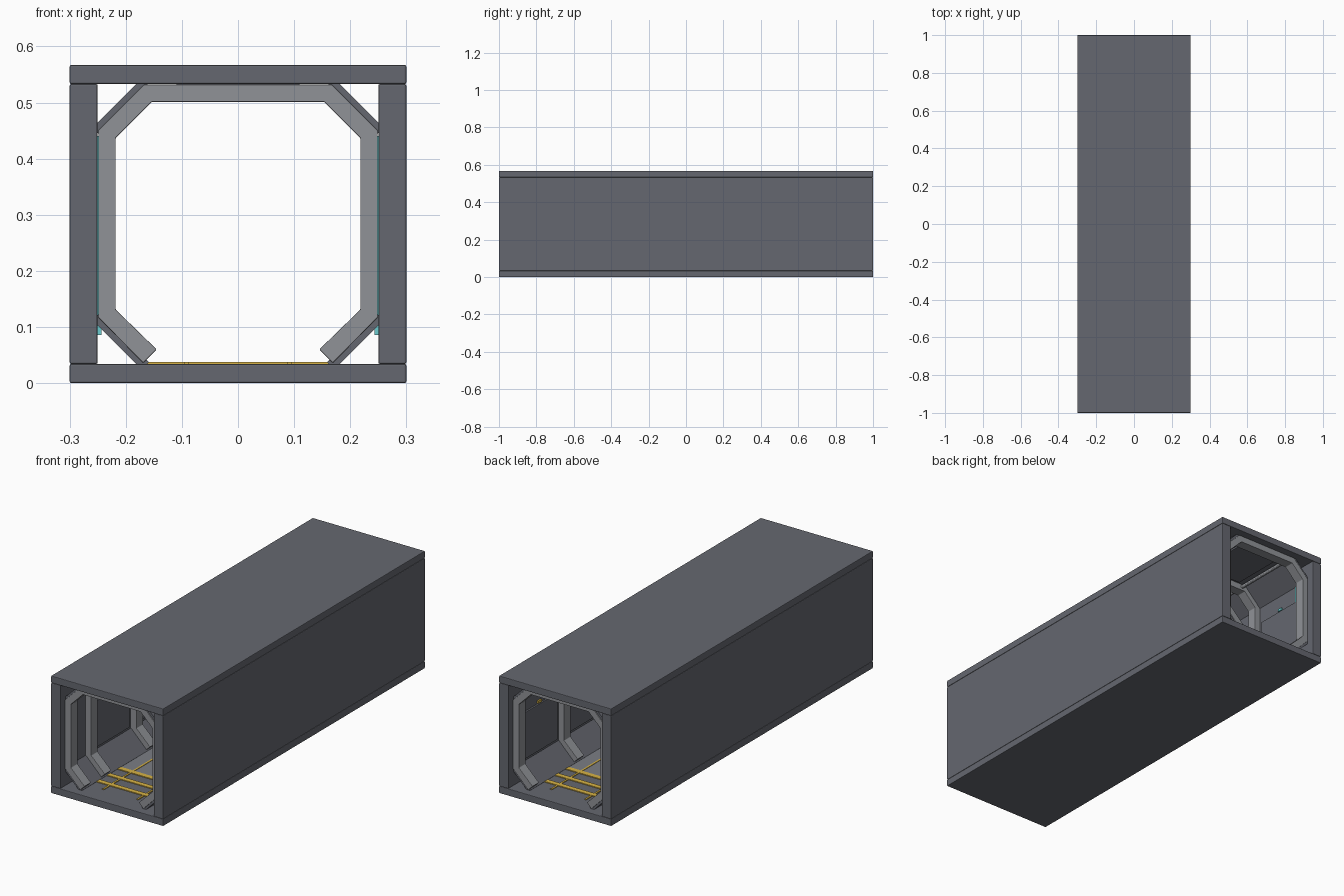
import bpy
import math

cube = bpy.data.objects.get("Cube")
if cube:
    bpy.data.objects.remove(cube, do_unlink=True)


def material(name, rgb):
    m = bpy.data.materials.new(name)
    m.use_nodes = True
    m.diffuse_color = (*rgb, 1)
    bsdf = next(n for n in m.node_tree.nodes if n.type == 'BSDF_PRINCIPLED')
    bsdf.inputs["Base Color"].default_value = (*rgb, 1)
    return m


SHELL = material("dark slate", (0.13, 0.137, 0.16))
RIB = material("mid grey", (0.28, 0.29, 0.31))
PLATE = material("floor grey", (0.20, 0.21, 0.235))
YELLOW = material("safety yellow", (0.68, 0.45, 0.06))
TEAL = material("teal light", (0.15, 0.60, 0.62))


def finish(ob, mat, bevel):
    ob.data.materials.append(mat)
    if bevel:
        mod = ob.modifiers.new("edge", 'BEVEL')
        mod.width = bevel
        mod.segments = 2
    return ob


def box(name, x, y, z, mat, bevel=0, tilt=0):
    """Box from (min, max) ranges, optionally tilted around y."""
    mid = [(a + b) / 2 for a, b in (x, y, z)]
    bpy.ops.mesh.primitive_cube_add(size=1, location=mid)
    ob = bpy.context.object
    ob.name = name
    for v in ob.data.vertices:
        v.co = [c * (r[1] - r[0]) for c, r in zip(v.co, (x, y, z))]
    ob.rotation_euler.y = tilt
    return finish(ob, mat, bevel)


def sides(r):
    """The same x range on the left and mirrored on the right."""
    return (("left", 1, r), ("right", -1, (-r[1], -r[0])))


FULL = (-1, 1)
TOP = 0.567

# Outer shell
box("floor_slab", (-0.3, 0.3), FULL, (0, 0.034), SHELL, 0.003)
box("ceiling_slab", (-0.3, 0.3), FULL, (0.533, TOP), SHELL, 0.003)
for side, s, r in sides((0.25, 0.3)):
    box(side + "_wall", r, FULL, (0.034, 0.533), SHELL, 0.003)

# Sloping corner panels
for side, s, r in sides((0.147, 0.271)):
    for level, z, turn in (("upper", 0.4925, 1), ("lower", TOP - 0.4925, -1)):
        box(f"{side}_{level}_corner_panel", r, (-0.96, 0.96),
            (z - 0.009, z + 0.009), SHELL, 0, s * turn * math.pi / 4)

# Ribs: an octagonal arch, open at the floor
half = [(0.145, 0.06), (0.218, 0.131), (0.218, 0.437), (0.154, 0.501)]
outer = [(0.169, 0.036), (0.249, 0.117), (0.249, 0.45), (0.167, 0.532)]
inner_line = half + [(-x, z) for x, z in reversed(half)]
outer_line = outer + [(-x, z) for x, z in reversed(outer)]


def rib(name, y, depth):
    n = len(inner_line)
    ring = inner_line + outer_line
    verts = [(x, y + d, z) for d in (-depth / 2, depth / 2) for x, z in ring]
    k = 2 * n
    faces = []
    for i in range(n - 1):
        a, b, c, d = i, i + 1, n + i + 1, n + i
        faces += [(a, b, c, d), (d + k, c + k, b + k, a + k),
                  (b, a, a + k, b + k), (d, c, c + k, d + k)]
    for a, b in ((0, n), (k - 1, n - 1)):
        faces.append((a, b, b + k, a + k))
    mesh = bpy.data.meshes.new(name)
    mesh.from_pydata(verts, [], faces)
    ob = bpy.data.objects.new(name, mesh)
    bpy.context.collection.objects.link(ob)
    return finish(ob, RIB, 0.0015)


PITCH = 0.345
stations = [0.94 - PITCH * i for i in range(6)]
for i, y in enumerate(stations + [-0.94]):
    rib(f"rib_{i + 1}", y, 0.05)

# Wall panels, ceiling panels and indicator lights in each bay
for i, y in enumerate(stations[:-1]):
    mid = y - PITCH / 2
    bay = (mid - 0.135, mid + 0.135)
    for side, s, r in sides((0.242, 0.252)):
        box(f"{side}_wall_panel_{i + 1}", r, bay, (0.135, 0.36), SHELL, 0.002)
        box(f"{side}_indicator_{i + 1}", r, (mid - 0.012, mid + 0.012),
            (0.364, 0.376), TEAL if s < 0 else YELLOW)
    box(f"ceiling_panel_{i + 1}", (-0.11, 0.11), bay, (0.525, 0.535), SHELL, 0.002)

# Light strips on the walls behind the end ribs
for end, y in (("front", -0.89), ("back", 0.89)):
    for side, s, r in sides((0.243, 0.251)):
        box(f"{side}_{end}_light_strip", r, (y - 0.01, y + 0.01),
            (0.086, 0.44), TEAL)

# Ceiling pipes
for side, s, r in sides((0.14, 0.14)):
    bpy.ops.mesh.primitive_cylinder_add(
        vertices=12, radius=0.009, depth=1.88,
        location=(r[0], 0, 0.52), rotation=(math.pi / 2, 0, 0))
    pipe = bpy.context.object
    pipe.name = side + "_ceiling_pipe"
    finish(pipe, RIB, 0)
    bpy.ops.object.shade_smooth_by_angle()

# Floor plate and yellow markings
box("floor_plate", (-0.165, 0.165), (-0.68, 0.68), (0.033, 0.0355), PLATE)
for side, s, r in sides((0.087, 0.096)):
    box(side + "_floor_line", r, (-0.9, 0.9), (0.033, 0.0375), YELLOW)
for end, s in (("front", -1), ("back", 1)):
    for i in range(3):
        y = s * (0.84 - 0.08 * i)
        box(f"{end}_floor_stripe_{i + 1}", (-0.165, 0.165),
            (y - 0.012, y + 0.012), (0.033, 0.038), YELLOW)
